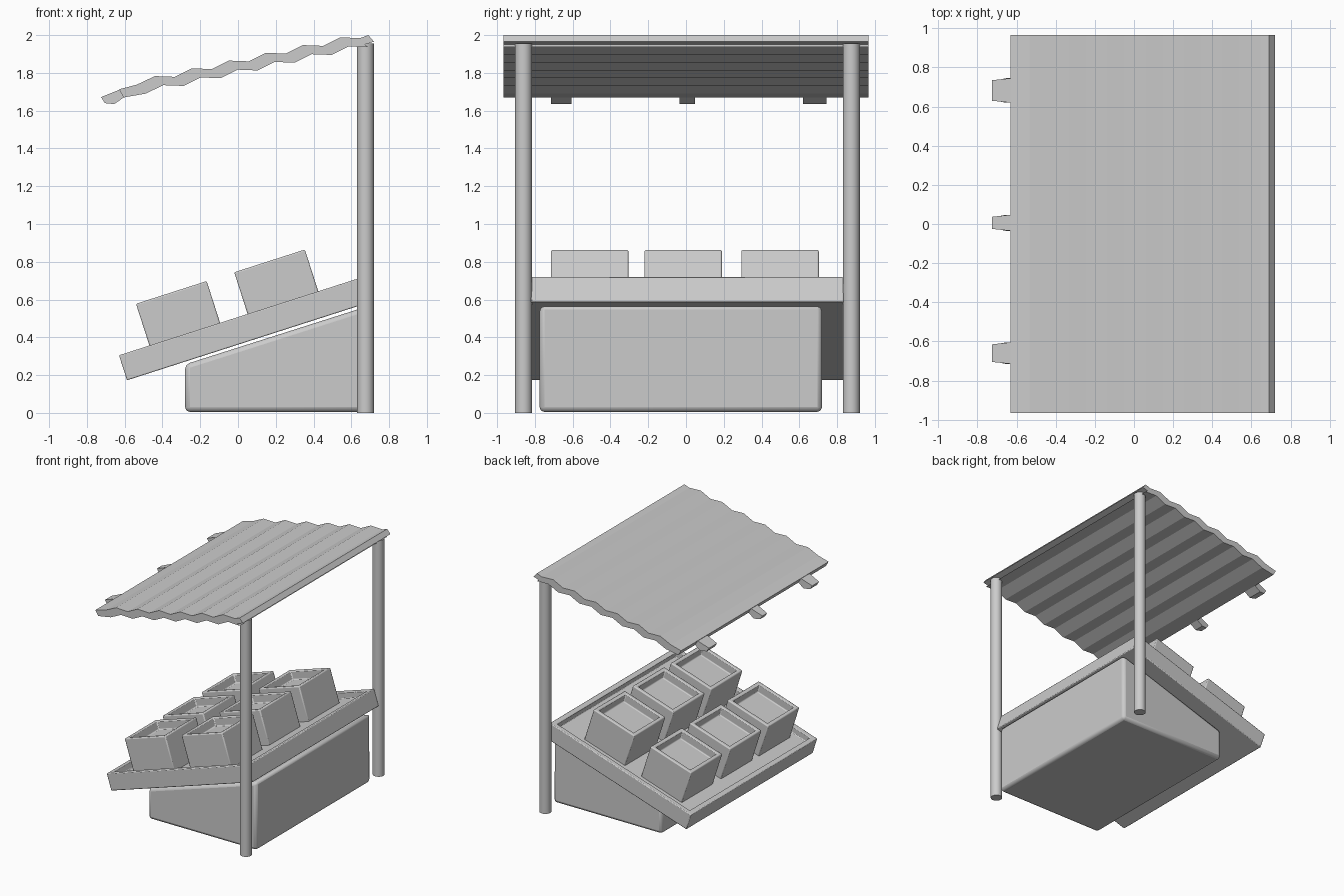
import bpy, bmesh, math
from mathutils import Matrix, Vector

cube = bpy.data.objects.get("Cube")
if cube:
    bpy.data.objects.remove(cube)

GREY = (0.6, 0.6, 0.6, 1)
mat = bpy.data.materials.new("stall grey")
mat.use_nodes = True
mat.diffuse_color = GREY
mat.node_tree.nodes["Principled BSDF"].inputs["Base Color"].default_value = GREY


def finish(name, bm, bevel=0, matrix=None, smooth=True):
    """Turn a bmesh into a shaded object."""
    bmesh.ops.recalc_face_normals(bm, faces=bm.faces)
    mesh = bpy.data.meshes.new(name)
    bm.to_mesh(mesh)
    bm.free()
    mesh.materials.append(mat)
    ob = bpy.data.objects.new(name, mesh)
    bpy.context.collection.objects.link(ob)
    if matrix:
        ob.matrix_world = matrix
    if bevel:
        mod = ob.modifiers.new("Bevel", 'BEVEL')
        mod.width, mod.segments, mod.limit_method = bevel, 2, 'ANGLE'
    if smooth:
        bpy.ops.object.select_all(action='DESELECT')
        ob.select_set(True)
        bpy.context.view_layer.objects.active = ob
        bpy.ops.object.shade_smooth_by_angle(angle=math.radians(35))
    return ob


def prism(name, profile, y0, y1, bevel=0, smooth=True):
    """Extrude an x-z profile along y."""
    bm = bmesh.new()
    face = bm.faces.new([bm.verts.new((x, y0, z)) for x, z in profile])
    ext = bmesh.ops.extrude_face_region(bm, geom=[face])
    verts = [v for v in ext["geom"] if isinstance(v, bmesh.types.BMVert)]
    bmesh.ops.translate(bm, verts=verts, vec=(0, y1 - y0, 0))
    return finish(name, bm, bevel, smooth=smooth)


def open_box(name, lo, hi, rim, depth, matrix, bevel):
    """Box with a recessed top."""
    bm = bmesh.new()
    lo, hi = Vector(lo), Vector(hi)
    bmesh.ops.create_cube(bm, size=1, matrix=Matrix.Translation((lo + hi) / 2)
                          @ Matrix.Diagonal((hi - lo).to_4d()))
    bm.normal_update()
    top = max(bm.faces, key=lambda f: f.normal.z)
    bmesh.ops.inset_region(bm, faces=[top], thickness=rim)
    ext = bmesh.ops.extrude_face_region(bm, geom=[top])
    verts = [v for v in ext["geom"] if isinstance(v, bmesh.types.BMVert)]
    bmesh.ops.translate(bm, verts=verts, vec=(0, 0, -depth))
    if top.is_valid:
        bmesh.ops.delete(bm, geom=[top], context='FACES_ONLY')
    return finish(name, bm, bevel, matrix)


# Posts
for side, y in (("front", -0.86), ("back", 0.875)):
    bm = bmesh.new()
    bmesh.ops.create_cone(bm, cap_ends=True, segments=24, radius1=0.045, radius2=0.045,
                          depth=1.955, matrix=Matrix.Translation((0.675, y, 0.9775)))
    finish(side + "_post", bm)

# Wedge-shaped base
prism("base", [(-0.28, 0.005), (0.71, 0.005), (0.71, 0.572), (-0.28, 0.257)],
      -0.775, 0.72, bevel=0.025)

# Sloping tray; its frame runs along the slope from the low top edge
slope = Matrix.Translation((-0.63, 0, 0.305)) @ Matrix.Rotation(-math.radians(17.8), 4, 'Y')
open_box("tray", (0, -0.82, -0.139), (1.358, 0.835, 0), 0.06, 0.05, slope, 0.006)

# Two rows of crates
for row, s in (("low", 0.169), ("high", 0.715)):
    for col, y in (("front", -0.715), ("middle", -0.22), ("back", 0.293)):
        open_box(f"{row}_{col}_crate", (s, y, -0.06), (s + 0.393, y + 0.41, 0.232),
                 0.045, 0.07, slope, 0.008)

# Corrugated roof
top = [(-0.63, 1.713)]
for i in range(7):
    x, z = -0.44 + 0.196 * i, 1.783 + 0.041 * i
    top += [(x - 0.095, z - 0.045), (x, z)] if i == 0 else [(x - 0.09, z - 0.045), (x, z)]
top[-1] = (0.69, 2.0)
low = [(x + 0.045, z - 0.048) for x, z in top[1:-1]]
prism("roof", top + [(0.72, 1.965), (0.67, 1.95)] + low[::-1] + [(-0.605, 1.67)],
      -0.965, 0.965, smooth=False)

# Beam ends below the low edge of the roof
tab = [(-0.725, 1.672), (-0.705, 1.64), (-0.655, 1.635), (-0.59, 1.68), (-0.63, 1.71)]
for name, y0, y1 in (("front", -0.715, -0.605), ("middle", -0.035, 0.047), ("back", 0.62, 0.745)):
    ob = prism(name + "_beam_end", tab, y0, y1, smooth=False)
    for v in ob.data.vertices:
        if v.co.x < -0.7:
            v.co.y += 0.01 if v.co.y < (y0 + y1) / 2 else -0.01
